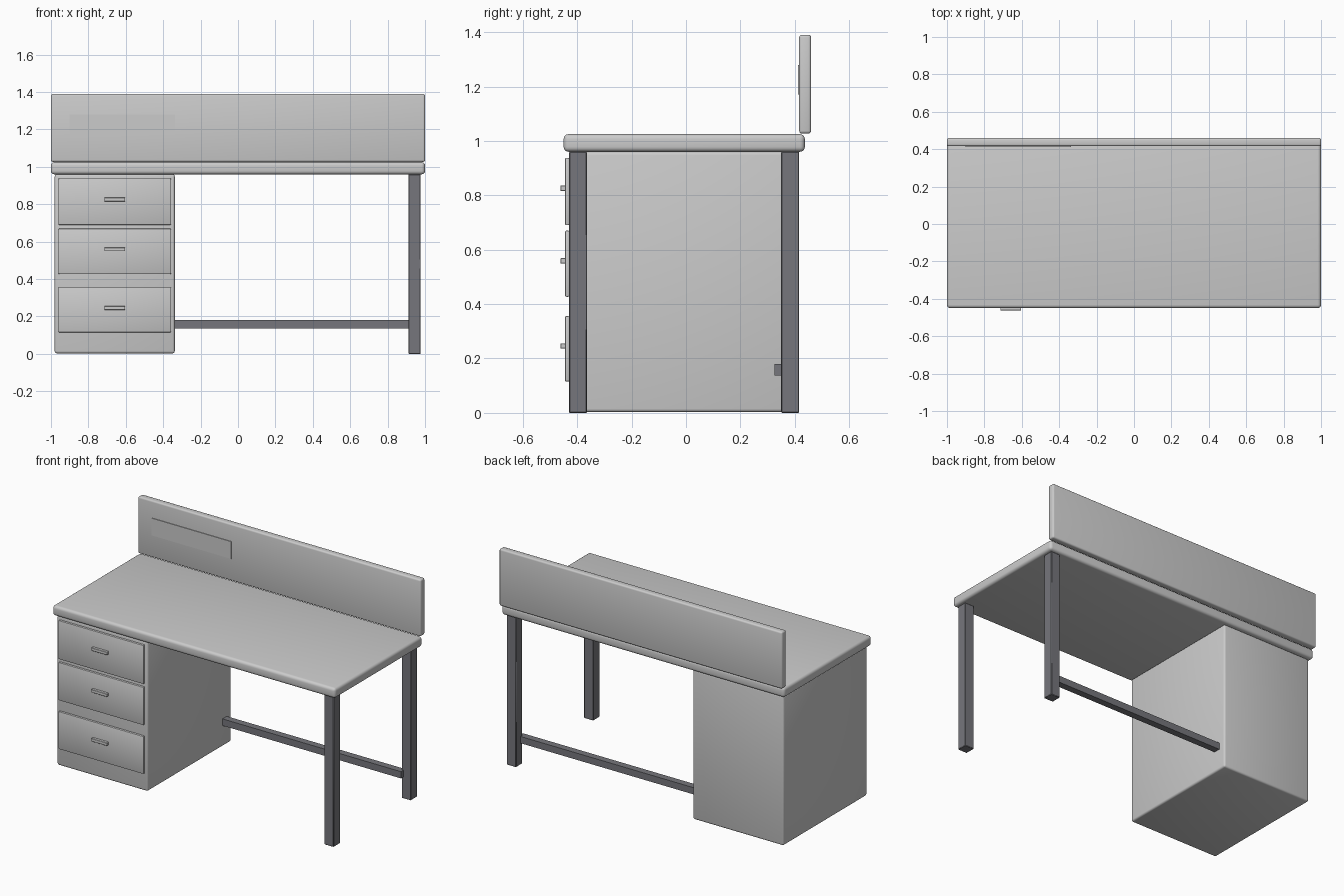
import bpy
import bmesh
import math

if "Cube" in bpy.data.objects:
    bpy.data.objects.remove(bpy.data.objects["Cube"])


def material(name, rgb):
    m = bpy.data.materials.new(name)
    m.diffuse_color = (*rgb, 1)
    m.use_nodes = True
    m.node_tree.nodes["Principled BSDF"].inputs["Base Color"].default_value = m.diffuse_color
    return m


GREY = material("light_grey", (0.6, 0.6, 0.6))
DARK = material("dark_steel", (0.18, 0.182, 0.2))


def box(name, x, y, z, mat, bevel=0.0, segments=3):
    """Box from (min, max) ranges, with optional rounded edges."""
    bm = bmesh.new()
    bmesh.ops.create_cube(bm, size=1)
    for v in bm.verts:
        for i, (lo, hi) in enumerate((x, y, z)):
            v.co[i] = hi if v.co[i] > 0 else lo
    if bevel:
        bmesh.ops.bevel(bm, geom=bm.edges[:], offset=bevel, segments=segments,
                        profile=0.5, affect='EDGES')
    me = bpy.data.meshes.new(name)
    bm.to_mesh(me)
    bm.free()
    me.materials.append(mat)
    ob = bpy.data.objects.new(name, me)
    bpy.context.collection.objects.link(ob)
    if bevel:
        bpy.context.view_layer.objects.active = ob
        bpy.ops.object.select_all(action='DESELECT')
        ob.select_set(True)
        bpy.ops.object.shade_smooth_by_angle(angle=math.radians(40))
    return ob


# Worktop and back panel
box("desktop", (-1, 1), (-0.45, 0.437), (0.96, 1.025), GREY, 0.018, 4)
box("back_panel", (-1, 1), (0.416, 0.46), (1.027, 1.39), GREY, 0.01)
box("panel_plate", (-0.9, -0.337), (0.412, 0.42), (1.17, 1.28), GREY)

# Drawer cabinet
box("cabinet", (-0.98, -0.338), (-0.43, 0.416), (0.003, 0.96), GREY, 0.012)

# Drawer fronts with their handles
for i, (lo, hi, handle) in enumerate(((0.69, 0.938, 0.826),
                                      (0.427, 0.67, 0.559),
                                      (0.115, 0.356, 0.246))):
    box(f"drawer_front_{i + 1}", (-0.96, -0.358), (-0.445, -0.428), (lo, hi), GREY, 0.005, 2)
    box(f"drawer_handle_{i + 1}", (-0.715, -0.603), (-0.462, -0.443),
        (handle - 0.01, handle + 0.01), GREY, 0.002, 1)

# Steel legs and the rear foot rail
for name, y in (("front_leg", -0.43), ("back_leg", 0.35)):
    box(name, (0.911, 0.977), (y, y + 0.066), (0, 0.96), DARK, 0.003, 1)
box("foot_rail", (-0.35, 0.925), (0.326, 0.37), (0.137, 0.18), DARK)
